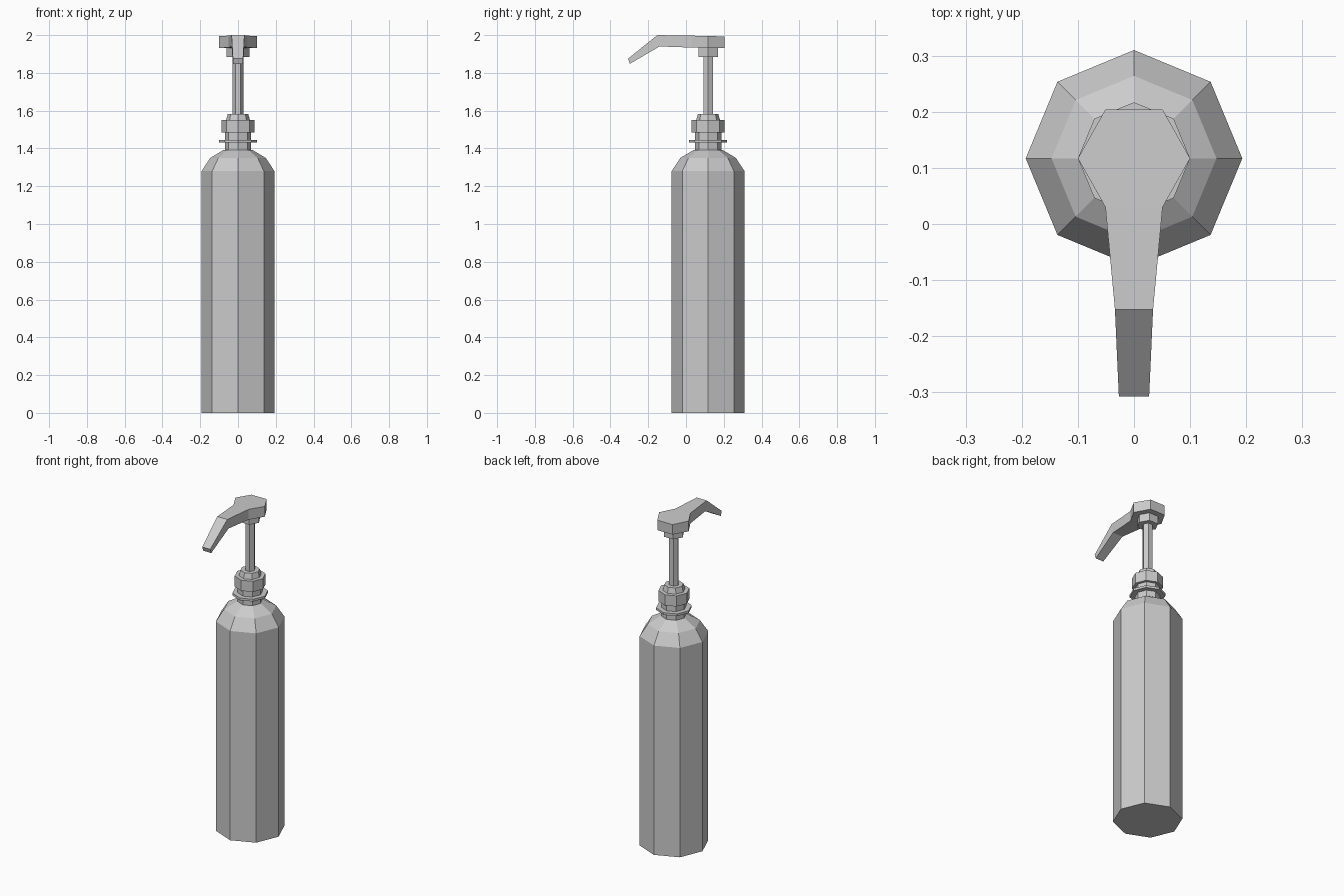
import bpy, bmesh, math

if "Cube" in bpy.data.objects:
    bpy.data.objects.remove(bpy.data.objects["Cube"])

CY = 0.117  # bottle axis position in y


def make_object(name, verts, faces):
    mesh = bpy.data.meshes.new(name)
    mesh.from_pydata(verts, [], faces)
    bm = bmesh.new()
    bm.from_mesh(mesh)
    bmesh.ops.recalc_face_normals(bm, faces=bm.faces)
    bm.to_mesh(mesh)
    bm.free()
    obj = bpy.data.objects.new(name, mesh)
    bpy.context.collection.objects.link(obj)
    return obj


def loft(name, rings):
    """Skin equal-length rings of points and cap both ends."""
    n = len(rings[0])
    verts = [p for ring in rings for p in ring]
    faces = [(k * n + i, k * n + (i + 1) % n, (k + 1) * n + (i + 1) % n, (k + 1) * n + i)
             for k in range(len(rings) - 1) for i in range(n)]
    faces += [tuple(range(n)), tuple(range(len(verts) - n, len(verts)))]
    return make_object(name, verts, faces)


def turned(name, sides, profile):
    """Faceted solid of revolution from (radius, z) pairs."""
    return loft(name, [[(r * math.cos(math.tau * i / sides),
                         CY + r * math.sin(math.tau * i / sides), z)
                        for i in range(sides)] for r, z in profile])


# Bottle with sloped shoulders and neck
turned("bottle", 8, [(0.193, 0), (0.193, 1.28), (0.147, 1.35), (0.075, 1.393), (0.07, 1.393), (0.07, 1.49)])
turned("neck_flange", 8, [(0.1, 1.432), (0.1, 1.446)])

# Screw cap with stepped top
turned("screw_cap", 8, [(0.087, 1.485), (0.087, 1.55), (0.063, 1.55), (0.054, 1.583)])

# Pump stem and the collar under the head
turned("pump_stem", 6, [(0.029, 1.57), (0.029, 1.89)])
turned("head_collar", 6, [(0.06, 1.884), (0.06, 1.935)])

# Pump head: hexagonal pad drawn out into a bent nozzle
# each section: half width, (y, z) at top, (y, z) at bottom
sections = [
    (0.051, (0.204, 1.993), (0.204, 1.932)),
    (0.1, (CY, 1.995), (CY, 1.932)),
    (0.051, (0.03, 1.997), (0.03, 1.934)),
    (0.034, (-0.152, 2.0), (-0.14, 1.94)),
    (0.027, (-0.307, 1.875), (-0.297, 1.848)),
]
loft("pump_head", [[(-w, *top), (w, *top), (w, *low), (-w, *low)] for w, top, low in sections])
